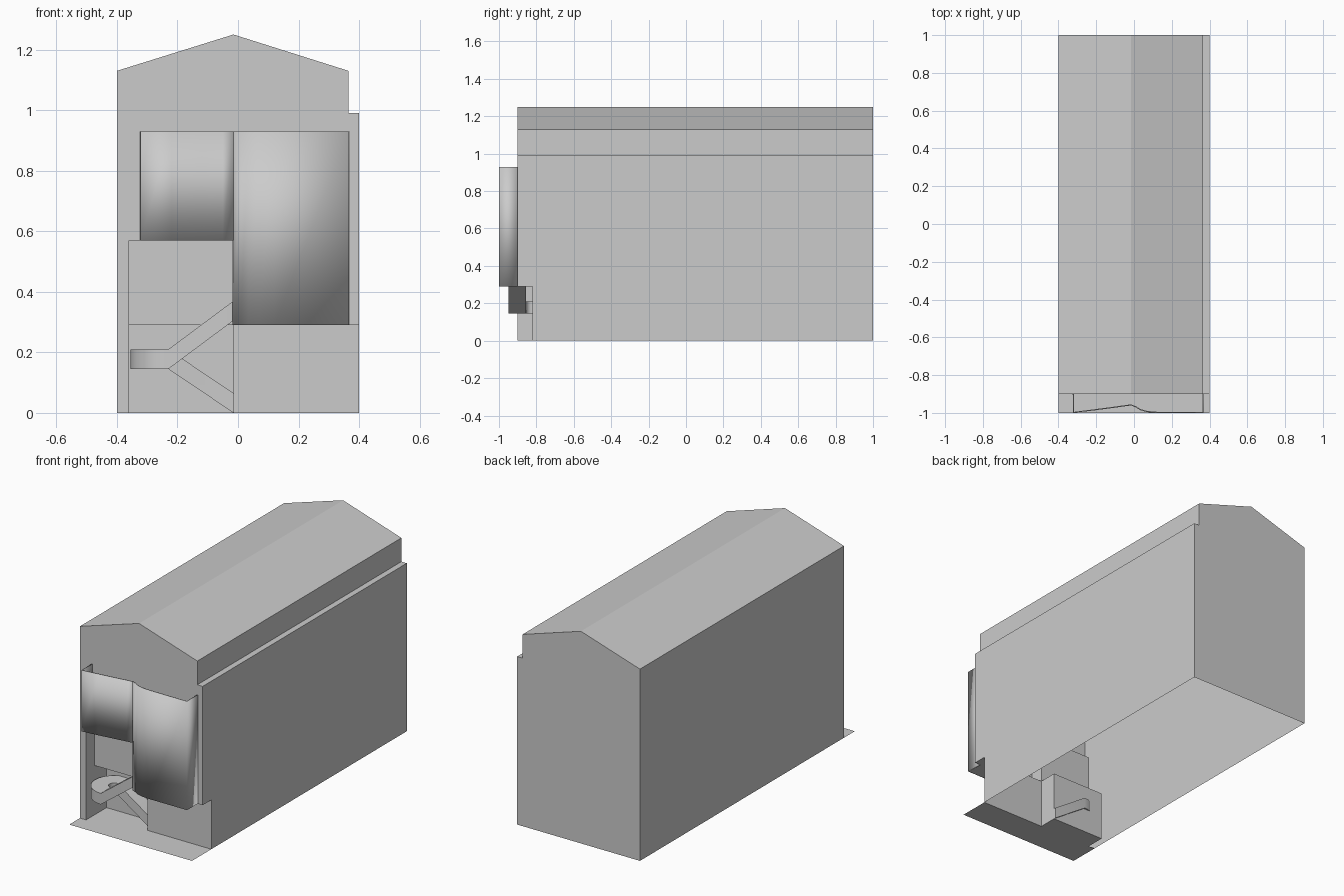
import bpy, bmesh, math

if "Cube" in bpy.data.objects:
    bpy.data.objects.remove(bpy.data.objects["Cube"])


def make(name, verts, faces):
    mesh = bpy.data.meshes.new(name)
    mesh.from_pydata(verts, [], faces)
    bm = bmesh.new()
    bm.from_mesh(mesh)
    bmesh.ops.recalc_face_normals(bm, faces=bm.faces)
    bm.to_mesh(mesh)
    bm.free()
    ob = bpy.data.objects.new(name, mesh)
    bpy.context.collection.objects.link(ob)
    return ob


def prism(name, ring_a, ring_b):
    n = len(ring_a)
    sides = [(i, (i + 1) % n, n + (i + 1) % n, n + i) for i in range(n)]
    return make(name, ring_a + ring_b,
                [tuple(range(n)), tuple(range(n, 2 * n))] + sides)


def box(name, x0, x1, y0, y1, z0, z1):
    base = [(x0, y0), (x1, y0), (x1, y1), (x0, y1)]
    return prism(name, [(x, y, z0) for x, y in base], [(x, y, z1) for x, y in base])


def sheet(name, path, z0, z1, thick=0.006):
    n = len(path)
    ob = make(name, [(x, y, z) for z in (z0, z1) for x, y in path],
              [(i, i + 1, n + i + 1, n + i) for i in range(n - 1)])
    mod = ob.modifiers.new("thickness", 'SOLIDIFY')
    mod.thickness, mod.offset = thick, 0
    smooth(ob)
    return ob


def flat(name, outline, z):
    return make(name, [(x, y, z) for x, y in outline], [tuple(range(len(outline)))])


def activate(ob):
    bpy.ops.object.select_all(action='DESELECT')
    ob.select_set(True)
    bpy.context.view_layer.objects.active = ob


def smooth(ob):
    activate(ob)
    bpy.ops.object.shade_smooth_by_angle(angle=math.radians(35))


# Housing: gabled front outline with a step on the right, run backwards
outline = [(-0.4, 0), (0.4, 0), (0.4, 0.99), (0.365, 0.99),
           (0.365, 1.13), (-0.015, 1.25), (-0.4, 1.13)]
housing = prism("housing", [(x, -0.9, z) for x, z in outline],
                [(x, 1.0, z) for x, z in outline])

# Front recesses: full-width foot, tall bay and deep bay
for i, dims in enumerate([(-0.36, 0.5, -1.2, -0.82, -0.1, 0.29),
                          (-0.36, -0.015, -1.2, -0.82, -0.1, 0.57),
                          (-0.36, -0.015, -1.2, -0.71, -0.1, 0.29)]):
    cutter = box("recess_cutter_%d" % i, *dims)
    cutter.hide_render = True
    mod = housing.modifiers.new("recess", 'BOOLEAN')
    mod.operation, mod.solver, mod.object = 'DIFFERENCE', 'EXACT', cutter
    activate(housing)
    bpy.ops.object.modifier_apply(modifier=mod.name)
    bpy.data.objects.remove(cutter)

# The housing is open underneath
bm = bmesh.new()
bm.from_mesh(housing.data)
under = [f for f in bm.faces if all(abs(v.co.z) < 1e-4 for v in f.verts)]
bmesh.ops.delete(bm, geom=under, context='FACES')
bm.to_mesh(housing.data)
bm.free()

# Thin floor plate in front and inside the deep bay
flat("floor_plate", [(-0.4, -1), (0.4, -1), (0.4, -0.82), (-0.015, -0.82),
                     (-0.015, -0.71), (-0.36, -0.71), (-0.36, -0.82), (-0.4, -0.82)], 0)

# Hopper front: short left panel and long bowed right panel
left = [(-0.32, -0.9), (-0.32, -0.997), (-0.22, -0.985), (-0.12, -0.972),
        (-0.05, -0.962), (-0.015, -0.958)]
right = [(-0.015, -0.958), (0.01, -0.968), (0.035, -0.983), (0.07, -0.993),
         (0.12, -0.997), (0.365, -0.997), (0.365, -0.9)]
sheet("left_panel", left, 0.57, 0.93)
sheet("right_panel", right, 0.29, 0.93)
sheet("panel_side", [(-0.015, -0.9), (-0.015, -0.958)], 0.29, 0.57)
flat("left_panel_base", left + [(-0.015, -0.9)], 0.57)
flat("right_panel_base", right + [(-0.015, -0.9)], 0.29)
flat("hopper_shelf", left + right[1:], 0.85)

# Chute: slopes down in front, turns round a half circle, slopes down behind
cx, cy, r_in, r_out, h = -0.23, -0.825, 0.03, 0.125, 0.065
stations = [(-0.015, -90, 0.305)]
stations += [(cx, -90 - 15 * i, 0.145) for i in range(13)]
stations += [(-0.015, -270, 0.0)]
verts = []
for x, deg, z in stations:
    a = math.radians(deg)
    for r, dz in ((r_in, 0), (r_out, 0), (r_out, h), (r_in, h)):
        verts.append((x + r * math.cos(a), cy + r * math.sin(a), z + dz))
last = 4 * (len(stations) - 1)
faces = [(0, 1, 2, 3), tuple(range(last, last + 4))]
for s in range(0, last, 4):
    for k in range(4):
        m = (k + 1) % 4
        faces.append((s + k, s + m, s + 4 + m, s + 4 + k))
smooth(make("chute", verts, faces))
